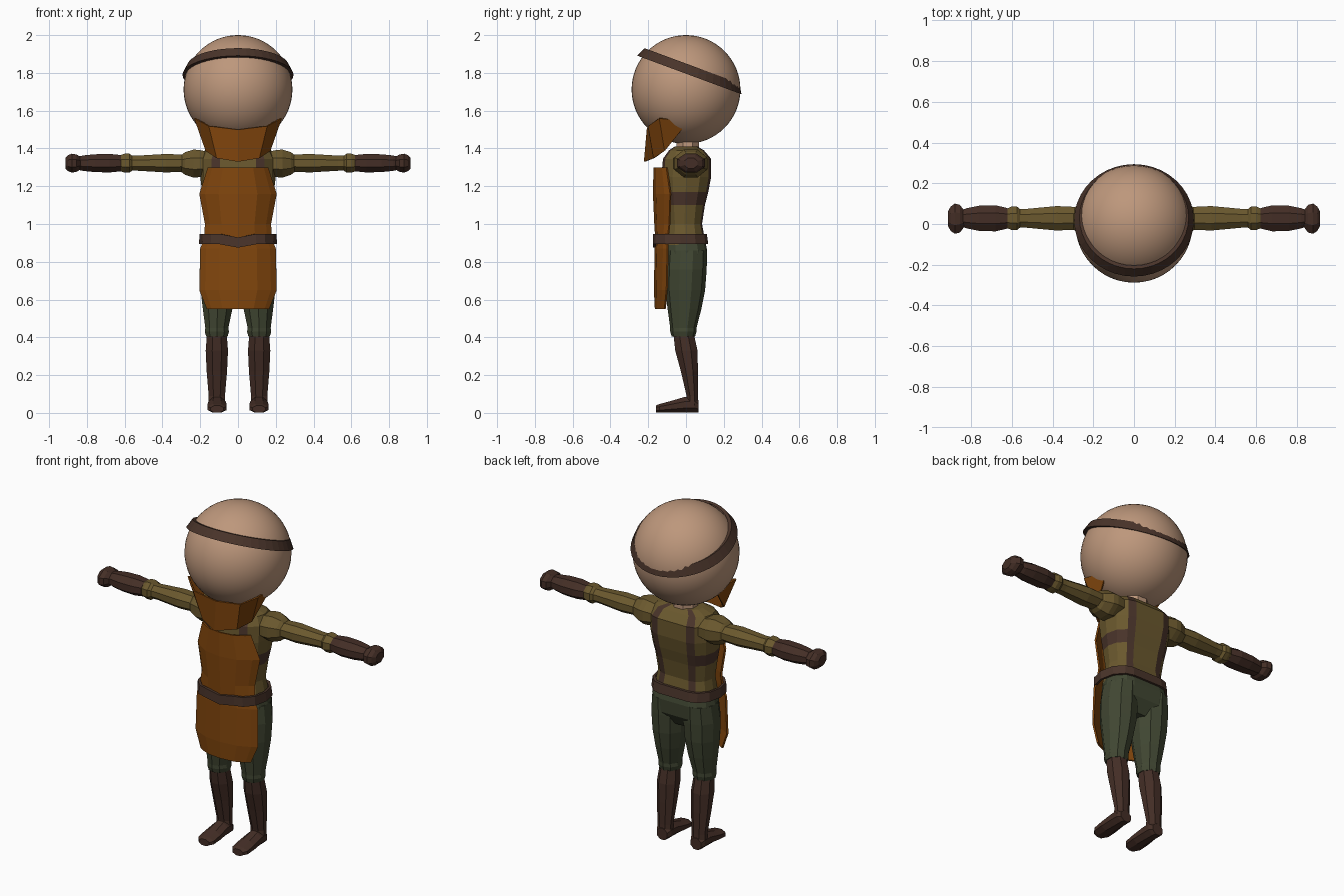
import bpy, bmesh, math
from mathutils import Vector

if "Cube" in bpy.data.objects:
    bpy.data.objects.remove(bpy.data.objects["Cube"])


def material(name, rgb):
    m = bpy.data.materials.new(name)
    m.diffuse_color = (*rgb, 1)
    m.use_nodes = True
    m.node_tree.nodes["Principled BSDF"].inputs["Base Color"].default_value = m.diffuse_color
    return m


SKIN = material("skin", (0.51, 0.31, 0.20))
ORANGE = material("orange_cloth", (0.225, 0.062, 0.004))
OLIVE = material("olive_shirt", (0.145, 0.098, 0.027))
STRAP = material("strap_brown", (0.067, 0.034, 0.023))
LEATHER = material("dark_leather", (0.057, 0.027, 0.019))
GREEN = material("green_trousers", (0.052, 0.062, 0.032))


def finish(name, bm, mats):
    bmesh.ops.recalc_face_normals(bm, faces=bm.faces)
    me = bpy.data.meshes.new(name)
    bm.to_mesh(me)
    bm.free()
    for m in mats:
        me.materials.append(m)
    ob = bpy.data.objects.new(name, me)
    bpy.context.collection.objects.link(ob)
    return ob


def loft(name, rings, mats, rule=None, caps=True, closed=True):
    """Skin a list of point rings; rule(row, column, centre) picks the material."""
    bm = bmesh.new()
    rows = [[bm.verts.new(p) for p in r] for r in rings]
    n = len(rows[0])
    for i in range(len(rows) - 1):
        for j in range(n if closed else n - 1):
            k = (j + 1) % n
            f = bm.faces.new((rows[i][j], rows[i][k], rows[i + 1][k], rows[i + 1][j]))
            if rule:
                f.material_index = rule(i, j, f.calc_center_median())
    if caps:
        bm.faces.new(rows[0])
        bm.faces.new(rows[-1])
    return finish(name, bm, mats)


def oval(axis, centre, ra, rb, n=8):
    """Ring around an axis; ra and rb are the half sizes over the flats."""
    k = 1 / math.cos(math.pi / n)
    out = []
    for i in range(n):
        t = 2 * math.pi * (i + 0.5) / n
        a, b = ra * k * math.cos(t), rb * k * math.sin(t)
        off = {"x": (0, a, b), "y": (a, 0, b), "z": (a, b, 0)}[axis]
        out.append(Vector(centre) + Vector(off))
    return out


# Body cross-section, back centre round to front centre, then mirrored
HALF = [(0, 1), (.47, 1), (.70, .90), (.92, .55), (1, 0),
        (.92, -.55), (.70, -.90), (.47, -1), (0, -1)]
SECTION = HALF + [(-x, y) for x, y in HALF[-2:0:-1]]


def body_ring(z, w, yf, yb):
    c, d = (yf + yb) / 2, (yb - yf) / 2
    return [Vector((x * w, c + y * d, z)) for x, y in SECTION]


# Head
bpy.ops.mesh.primitive_uv_sphere_add(segments=48, ring_count=32, radius=.288,
                                     location=(0, 0, 1.712))
head = bpy.context.object
head.name = "head"
head.data.materials.append(SKIN)
bpy.ops.object.shade_smooth()

# Neck
loft("neck", [oval("z", (0, .01, z), .07, .06) for z in (1.37, 1.44)], [SKIN])

# Tilted headband, a conical strip round the head
axis = Vector((0, .347, .938))
side = Vector((0, .938, -.347))


def band_ring(y, z, r):
    return [Vector((0, y, z)) + r * (math.cos(t) * Vector((1, 0, 0)) + math.sin(t) * side)
            for t in (2 * math.pi * i / 40 for i in range(40))]


loft("headband", [band_ring(.018, 1.789, .270), band_ring(.018, 1.789, .294),
                  band_ring(.031, 1.838, .268), band_ring(.031, 1.838, .250)],
     [STRAP], caps=False)

# Scarf hanging under the chin
top = [(0, -.20, 1.50), (.15, -.195, 1.52), (.225, -.14, 1.562), (.20, 0, 1.545)]
low = [(0, -.215, 1.33), (.11, -.165, 1.35), (.165, -.11, 1.39), (.195, 0, 1.53)]
scarf = loft("scarf", [[(-x, y, z) for x, y, z in r[:0:-1]] + r for r in (top, low)],
             [ORANGE], caps=False, closed=False)
scarf.modifiers.new("thickness", "SOLIDIFY").thickness = .008


# Shirt with braces over the shoulders and bands under the arms
def shirt_rule(i, j, c):
    k = min(j, 15 - j)
    if k in (1, 6) or (i == 2 and 2 <= k <= 5):
        return 1
    return 0


loft("shirt", [body_ring(*r) for r in (
    (.89, .185, -.11, .105), (1.0, .165, -.10, .085), (1.10, .178, -.112, .10),
    (1.17, .19, -.122, .118), (1.25, .20, -.13, .133), (1.345, .20, -.122, .133),
    (1.39, .175, -.09, .095), (1.41, .11, -.06, .06))], [OLIVE, STRAP], shirt_rule)

# Apron, bowed round the front
APRON = [(1.30, .16, -.172, -.105), (1.16, .205, -.175, -.085), (1.0, .175, -.168, -.09),
         (.92, .18, -.163, -.10), (.87, .20, -.166, -.10), (.65, .205, -.17, -.105),
         (.55, .165, -.165, -.115)]
COLS = (-1, -.85, -.5, 0, .5, .85, 1)
apron = loft("apron", [[(f * w, yc + (ys - yc) * abs(f) ** 2.5, z) for f in COLS]
                       for z, w, yc, ys in APRON], [ORANGE], caps=False, closed=False)
apron.modifiers.new("thickness", "SOLIDIFY").thickness = .01

# Belt, dipping at the front centre
belt = [body_ring(z, w, yf, yb) for z, w, yf, yb in (
    (.893, .195, -.16, .10), (.893, .207, -.176, .118),
    (.947, .203, -.174, .11), (.947, .19, -.16, .095))]
for ring in belt:
    ring[8].z -= .018
loft("belt", belt, [STRAP], caps=False)

# Trouser hips
loft("trouser_hips", [body_ring(*r) for r in (
    (.92, .18, -.10, .10), (.86, .193, -.105, .112), (.78, .19, -.10, .105),
    (.71, .11, -.06, .06))], [GREEN])

for s, tag in ((1, "left"), (-1, "right")):
    # Trouser leg with a cuff below the knee
    loft(tag + "_trouser_leg", [oval("z", (s * cx, cy, z), rx, ry, 10) for z, cx, cy, rx, ry in (
        (.86, .105, .005, .085, .102), (.76, .105, .0, .098, .104), (.65, .106, -.004, .092, .10),
        (.55, .108, -.008, .078, .085), (.45, .112, -.014, .061, .066),
        (.43, .112, -.014, .064, .066), (.405, .112, -.014, .057, .059))], [GREEN])
    # Boot shaft
    loft(tag + "_boot", [oval("z", (s * .112, cy, z), rx, ry) for z, cy, rx, ry in (
        (.42, -.013, .052, .054), (.33, .002, .059, .059), (.22, .018, .054, .045),
        (.09, .033, .043, .03), (.04, .033, .045, .032))], [LEATHER])
    # Foot
    loft(tag + "_foot", [oval("y", (s * .111, y, rz + .001), rx, rz) for y, rx, rz in (
        (.066, .034, .033), (.045, .046, .042), (-.005, .046, .042), (-.08, .051, .031),
        (-.14, .050, .023), (-.16, .034, .019))], [LEATHER])
    # Shoulder cap
    loft(tag + "_shoulder", [oval("x", (s * x, .025, 1.32), a, b) for x, a, b in (
        (.15, .08, .06), (.205, .09, .072), (.235, .088, .074), (.28, .066, .06),
        (.30, .05, .045))], [OLIVE])
    # Sleeve with elbow
    loft(tag + "_sleeve", [oval("x", (s * x, .028, 1.322), a, b) for x, a, b in (
        (.27, .055, .044), (.38, .060, .049), (.53, .046, .040), (.56, .046, .040),
        (.575, .058, .050), (.60, .058, .050), (.63, .045, .040))], [OLIVE])
    # Glove cuff
    loft(tag + "_glove_cuff", [oval("x", (s * x, .028, 1.322), a, b) for x, a, b in (
        (.62, .050, .043), (.68, .064, .049), (.76, .062, .047), (.82, .050, .041),
        (.85, .038, .034))], [LEATHER])
    # Hand
    loft(tag + "_hand", [oval("x", (s * x, .026, 1.322), a, b) for x, a, b in (
        (.835, .042, .034), (.855, .068, .046), (.88, .074, .050), (.90, .060, .042),
        (.914, .035, .028))], [LEATHER])
